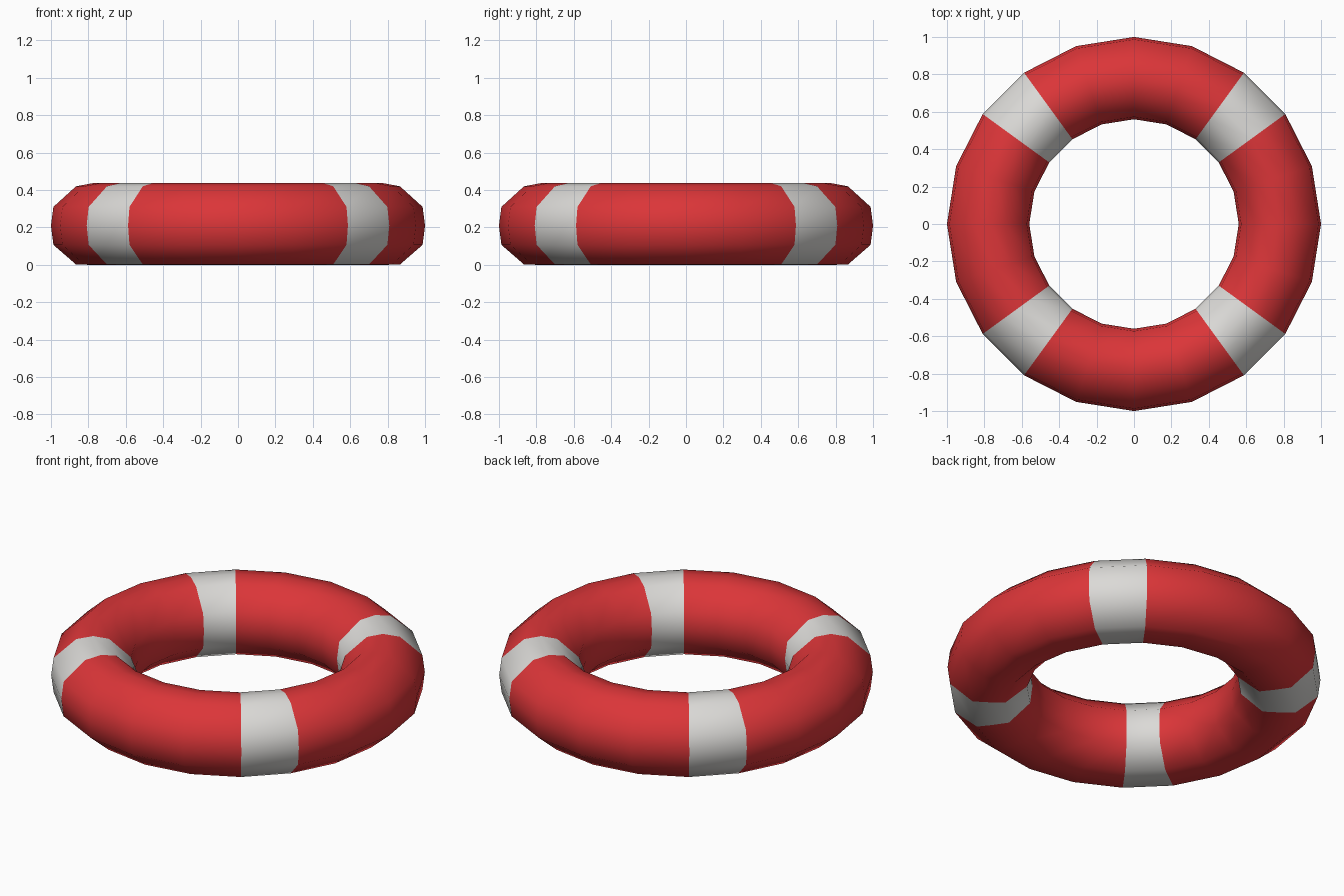
import bpy, bmesh, math

if "Cube" in bpy.data.objects:
    bpy.data.objects.remove(bpy.data.objects["Cube"])

def material(name, col):
    m = bpy.data.materials.new(name)
    m.diffuse_color = (*col, 1)
    m.use_nodes = True
    m.node_tree.nodes["Principled BSDF"].inputs["Base Color"].default_value = m.diffuse_color
    return m

# Tube cross-section (radius, height), swept round in 20 steps
half = [(1.0, 0.21), (0.987, 0.31), (0.866, 0.42), (0.775, 0.437),
        (0.69, 0.42), (0.573, 0.31), (0.56, 0.21)]
low = [(0.573, 0.107), (0.69, 0.002), (0.78, 0.0), (0.866, 0.002), (0.987, 0.107)]
profile = half + low
N = 20

bm = bmesh.new()
rings = []
for i in range(N):
    a = 2 * math.pi * i / N
    rings.append([bm.verts.new((r * math.cos(a), r * math.sin(a), z)) for r, z in profile])
for i in range(N):
    p, q = rings[i], rings[(i + 1) % N]
    for j in range(len(profile)):
        k = (j + 1) % len(profile)
        f = bm.faces.new((p[j], q[j], q[k], p[k]))
        f.smooth = True
        # white band in the middle of each quarter
        f.material_index = 1 if i % 5 == 2 else 0
bm.normal_update()
bmesh.ops.recalc_face_normals(bm, faces=bm.faces)
me = bpy.data.meshes.new("life_ring")
bm.to_mesh(me)
bm.free()
me.materials.append(material("red", (0.71, 0.036, 0.04)))
me.materials.append(material("off_white", (0.71, 0.70, 0.68)))
ob = bpy.data.objects.new("life_ring", me)
bpy.context.collection.objects.link(ob)
